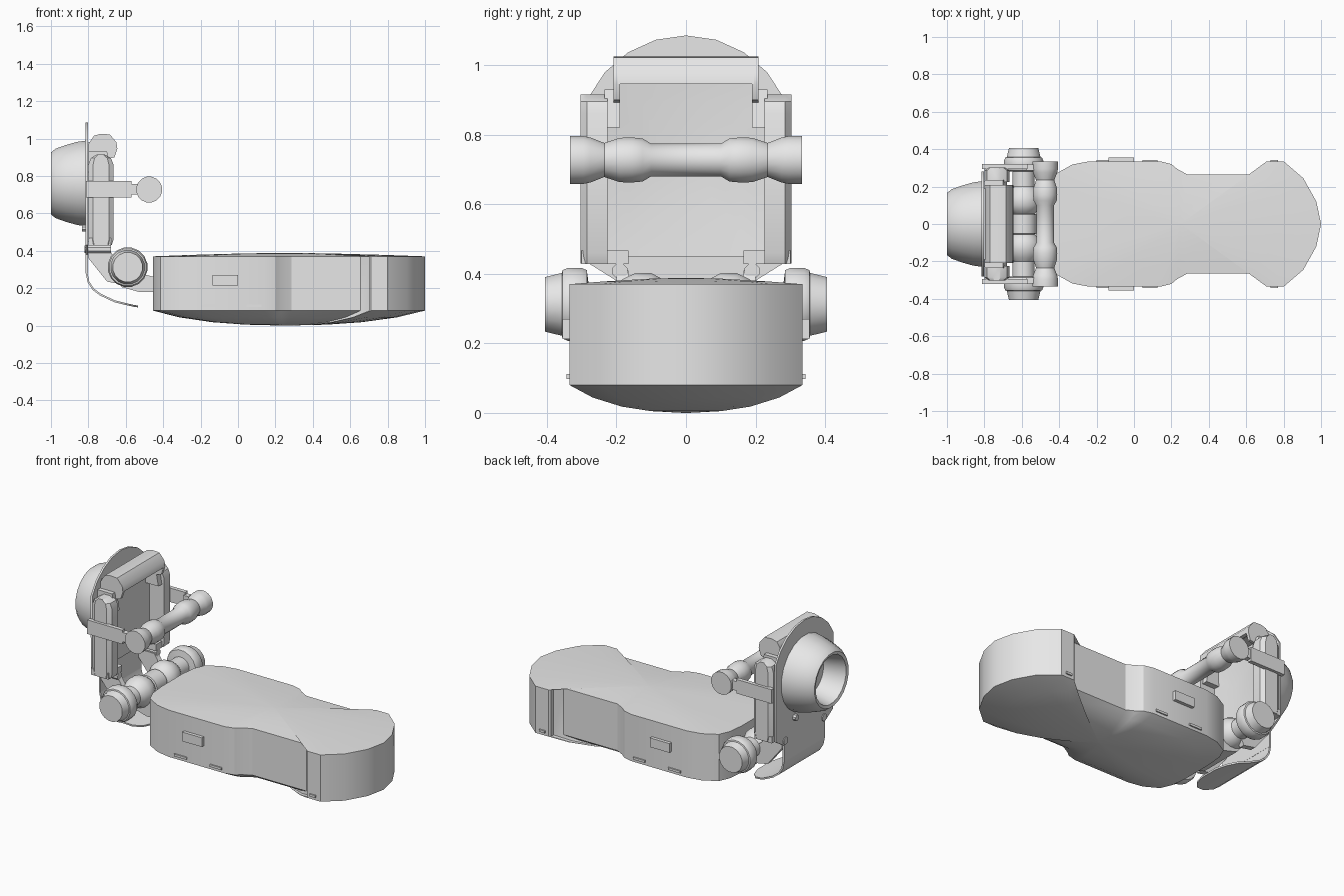
import bpy, bmesh, math
from mathutils import Vector

if "Cube" in bpy.data.objects:
    bpy.data.objects.remove(bpy.data.objects["Cube"])

GREY = bpy.data.materials.new("light_grey")
GREY.diffuse_color = (0.8, 0.8, 0.8, 1)
GREY.use_nodes = True
GREY.node_tree.nodes["Principled BSDF"].inputs["Base Color"].default_value = GREY.diffuse_color


def finish(name, bm, smooth=True, angle=35):
    bmesh.ops.remove_doubles(bm, verts=bm.verts, dist=1e-5)
    bmesh.ops.recalc_face_normals(bm, faces=bm.faces)
    me = bpy.data.meshes.new(name)
    bm.to_mesh(me)
    bm.free()
    me.materials.append(GREY)
    ob = bpy.data.objects.new(name, me)
    bpy.context.collection.objects.link(ob)
    if smooth:
        bpy.ops.object.select_all(action='DESELECT')
        ob.select_set(True)
        bpy.context.view_layer.objects.active = ob
        bpy.ops.object.shade_smooth_by_angle(angle=math.radians(angle))
    return ob


def loft(name, rings, angle=35, cap=True, close=False):
    """Skin a list of point rings, capping both ends or joining them."""
    bm = bmesh.new()
    vs = [[bm.verts.new(p) for p in r] for r in rings]
    n = len(rings[0])
    pairs = list(zip(vs, vs[1:])) + ([(vs[-1], vs[0])] if close else [])
    for a, b in pairs:
        for i in range(n):
            j = (i + 1) % n
            bm.faces.new((a[i], a[j], b[j], b[i]))
    if cap and not close:
        bm.faces.new(vs[0])
        bm.faces.new(vs[-1])
    return finish(name, bm, angle=angle)


def lathe(name, axis, origin, profile, n=16, close=False, angle=35):
    """Revolve (position, radius) pairs about the x or y axis."""
    ox, oy, oz = origin
    rings = []
    for t, r in profile:
        ring = []
        for k in range(n):
            a = 2 * math.pi * (k + 0.5) / n
            c, s = r * math.cos(a), r * math.sin(a)
            ring.append((ox + t, oy + c, oz + s) if axis == 'x' else (ox + c, oy + t, oz + s))
        rings.append(ring)
    return loft(name, rings, angle, close=close)


def prism(name, pts, y0, y1, angle=35):
    """Extrude an (x, z) polygon along y."""
    return loft(name, [[(x, y, z) for x, z in pts] for y in (y0, y1)], angle)


def box(name, x0, x1, y0, y1, z0, z1):
    return prism(name, [(x0, z0), (x1, z0), (x1, z1), (x0, z1)], y0, y1)


def mirrored(profile):
    return [(-t, r) for t, r in reversed(profile)] + profile


# Long base body: outline scaled inwards to make the domed top and belly
half = [(1, 0), (0.975, 0.12), (0.905, 0.245), (0.80, 0.335), (0.71, 0.335), (0.70, 0.325),
        (0.70, 0.30), (0.655, 0.265), (0.285, 0.265), (0.23, 0.295), (0.20, 0.32),
        (0.14, 0.335), (-0.24, 0.335), (-0.33, 0.318), (-0.415, 0.27), (-0.445, 0.20), (-0.455, 0.1)]
outline = half + [(x, -y) for x, y in reversed(half[1:])]
levels = [(0.02, 0.0), (0.3, 0.005), (0.55, 0.018), (0.8, 0.044), (1, 0.08),
          (1, 0.37), (0.7, 0.378), (0.3, 0.386), (0.02, 0.388)]
loft("base_body", [[(0.25 + (x - 0.25) * s, y * s, z) for x, y in outline] for s, z in levels], 25)

# Side catches and small tabs on both flanks of the base
for sg in (-1, 1):
    box("side_catch", -0.135, 0.0, sg * 0.32, sg * 0.355, 0.213, 0.27)
    for x0, x1 in ((-0.2, -0.115), (0.045, 0.125), (0.73, 0.77)):
        box("side_tab", x0, x1, sg * 0.32, sg * 0.343, 0.098, 0.112)

# Back plate: round-topped flat sheet narrowing downwards
arc = [(0.31 * math.cos(a), 0.775 + 0.31 * math.sin(a))
       for a in [math.radians(25 + 130 * k / 8) for k in range(9)]]
face = [(0.2, 0.28), (0.2, 0.38), (0.28, 0.43)] + arc + [(-0.28, 0.43), (-0.2, 0.38), (-0.2, 0.28)]
loft("back_plate", [[(x, y, z) for y, z in face] for x in (-0.815, -0.803)])

# Curved tongue below the plate, rounded at its tip
curve = [(-0.81, 0.285, 0.2), (-0.80, 0.235, 0.2), (-0.775, 0.195, 0.2), (-0.735, 0.165, 0.2),
         (-0.66, 0.13, 0.195), (-0.60, 0.115, 0.175), (-0.56, 0.106, 0.13), (-0.535, 0.102, 0.06)]
rings = []
for i, (x, z, w) in enumerate(curve):
    a, b = curve[max(i - 1, 0)], curve[min(i + 1, len(curve) - 1)]
    d = Vector((b[0] - a[0], b[1] - a[1])).normalized() * 0.005
    nx, nz = -d.y, d.x
    rings.append([(x + nx, -w, z + nz), (x + nx, w, z + nz), (x - nx, w, z - nz), (x - nx, -w, z - nz)])
loft("curved_tongue", rings)

# Hollow cup on the back of the plate
lathe("rear_cup", 'x', (0, 0, 0.76),
      [(-0.81, 0.232), (-0.86, 0.225), (-0.92, 0.208), (-0.975, 0.188), (-1.0, 0.168),
       (-0.995, 0.15), (-0.93, 0.135), (-0.86, 0.12), (-0.85, 0.01), (-0.81, 0.01)], 20, close=True)

# Inner dish facing forwards, set in the frame
dish = [(0.23, 0.45), (0.23, 0.82), (0.19, 0.86), (0.19, 0.98)]
dish += [(-y, z) for y, z in reversed(dish)]
loft("inner_dish", [[(x, y * s, 0.7 + (z - 0.7) * s) for y, z in dish]
                    for x, s in ((-0.805, 1), (-0.765, 1), (-0.775, 0.7), (-0.785, 0.3))], 40)

# Side posts, lower feet, rods, knobs, gussets and arms on both sides
post = [(-0.80, 0.225), (-0.80, 0.285), (-0.775, 0.303), (-0.69, 0.303), (-0.665, 0.285),
        (-0.665, 0.225)]
for sg in (-1, 1):
    loft("side_post", [[(-0.735 + (x + 0.735) * s, sg * y, z) for x, y in post]
                       for z, s in ((0.43, 0.85), (0.46, 1), (0.86, 1), (0.895, 0.8), (0.915, 0.3))])
    prism("post_shoulder", [(-0.8, 0.82), (-0.68, 0.82), (-0.7, 0.93), (-0.8, 0.93)],
          sg * 0.19, sg * 0.235)
    box("post_foot", -0.80, -0.68, sg * 0.165, sg * 0.30, 0.428, 0.467)
    lathe("lower_rod", 'x', (0, sg * 0.19, 0.408), [(-0.82, 0.023), (-0.68, 0.023)], 8)
    lathe("rear_knob", 'x', (0, sg * 0.1, 0.52), [(-0.835, 0.018), (-0.80, 0.02)], 8)
    prism("hinge_gusset", [(-0.80, 0.41), (-0.80, 0.36), (-0.70, 0.235), (-0.62, 0.22),
                           (-0.58, 0.30), (-0.66, 0.36), (-0.69, 0.41)], sg * 0.165, sg * 0.2)
    box("bar_arm", -0.812, -0.57, sg * 0.295, sg * 0.32, 0.685, 0.772)
    box("arm_neck", -0.575, -0.50, sg * 0.285, sg * 0.318, 0.70, 0.757)

# Hood across the top of the frame, with deeper end cheeks
hood = [(-0.80, 0.90), (-0.80, 0.97), (-0.77, 1.015), (-0.735, 1.025), (-0.685, 1.022),
        (-0.65, 0.98), (-0.645, 0.945), (-0.67, 0.945), (-0.70, 0.97), (-0.77, 0.96), (-0.78, 0.90)]
prism("top_hood", hood, -0.195, 0.195)
cheek = hood[:7] + [(-0.66, 0.90), (-0.70, 0.89)]
for sg in (-1, 1):
    prism("hood_cheek", cheek, sg * 0.19, sg * 0.208)

# Grip bar in front of the frame
lathe("grip_bar", 'y', (-0.475, 0, 0.727),
      mirrored([(0.1, 0.048), (0.125, 0.063), (0.155, 0.066), (0.19, 0.065), (0.235, 0.05),
                (0.275, 0.066), (0.295, 0.07), (0.333, 0.07)]), 16)

# Hinge roller between plate and base
lathe("hinge_roller", 'y', (-0.59, 0, 0.312),
      mirrored([(0.05, 0.07), (0.055, 0.058), (0.07, 0.075), (0.1, 0.092), (0.145, 0.092),
                (0.18, 0.075), (0.2, 0.06), (0.28, 0.06), (0.285, 0.1), (0.3, 0.107), (0.34, 0.107),
                (0.355, 0.1), (0.357, 0.092), (0.405, 0.08)]), 16)

# Neck joining the roller to the base
prism("hinge_neck", [(-0.65, 0.24), (-0.62, 0.205), (-0.53, 0.18), (-0.43, 0.18),
                     (-0.43, 0.255), (-0.60, 0.30)], -0.14, 0.14)
